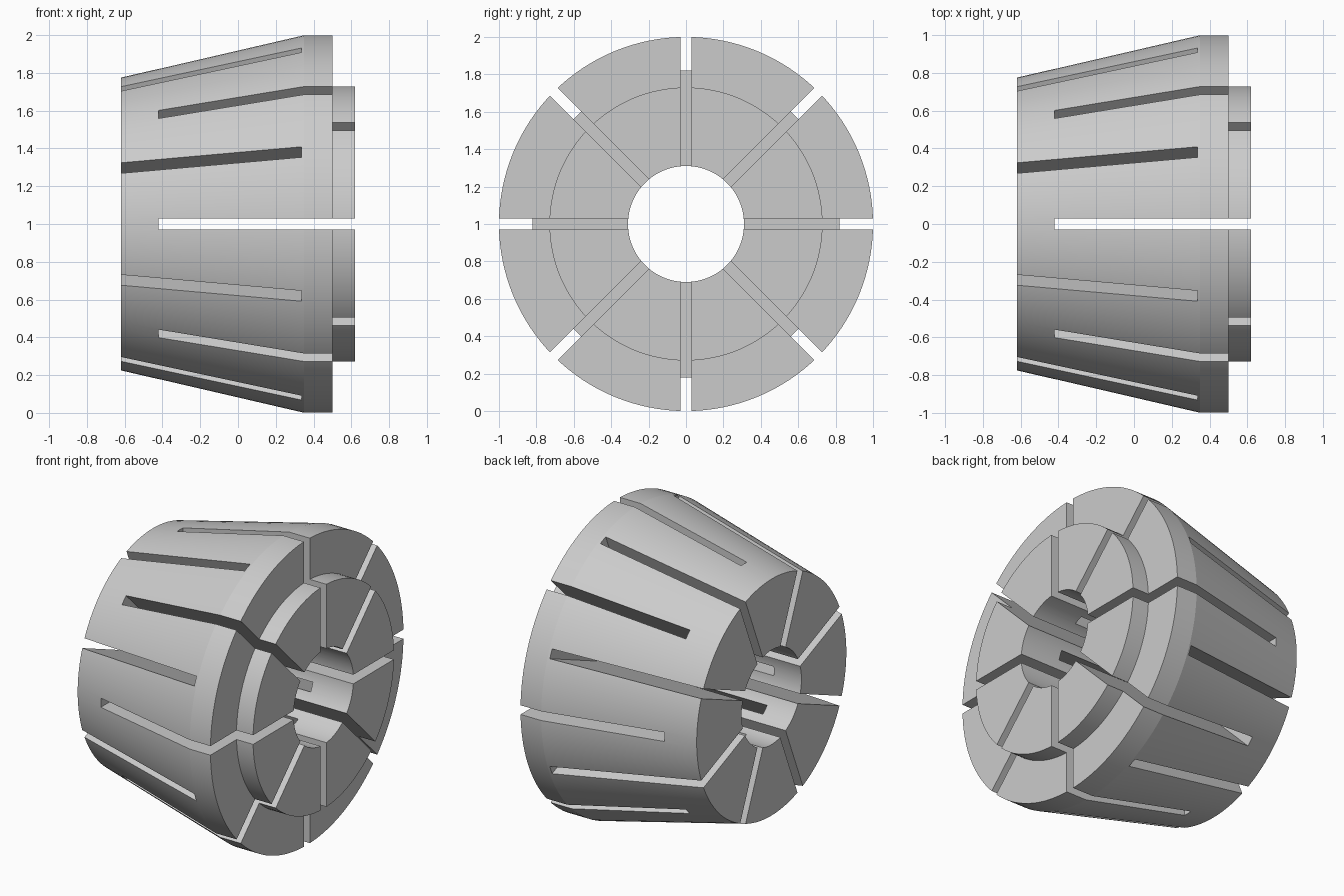
import bpy, bmesh, math
from mathutils import Matrix

if "Cube" in bpy.data.objects:
    bpy.data.objects.remove(bpy.data.objects["Cube"])

SEGMENTS = 128
CENTRE_Z = 1.0
SLOT_WIDTH = 0.06

# (x, radius) cross-section of the collet, bore included
PROFILE = [(-0.62, 0.31), (-0.62, 0.775), (0.35, 1.0), (0.50, 1.0),
           (0.50, 0.73), (0.62, 0.73), (0.62, 0.31)]


def finish(bm, name):
    bmesh.ops.recalc_face_normals(bm, faces=bm.faces)
    mesh = bpy.data.meshes.new(name)
    bm.to_mesh(mesh)
    bm.free()
    obj = bpy.data.objects.new(name, mesh)
    obj.location.z = CENTRE_Z
    bpy.context.collection.objects.link(obj)
    return obj


def revolve(name, profile):
    """Closed profile turned around the x axis."""
    bm = bmesh.new()
    rings = []
    for i in range(SEGMENTS):
        a = 2 * math.pi * i / SEGMENTS
        rings.append([bm.verts.new((x, r * math.cos(a), r * math.sin(a)))
                      for x, r in profile])
    n = len(profile)
    for i, ring in enumerate(rings):
        nxt = rings[(i + 1) % SEGMENTS]
        for j in range(n):
            k = (j + 1) % n
            bm.faces.new((ring[j], ring[k], nxt[k], nxt[j]))
    return finish(bm, name)


def cut_slot(body, x0, x1, angle):
    """Saw a slot right across the diameter, making an opposite pair."""
    bm = bmesh.new()
    place = (Matrix.Rotation(angle, 4, 'X')
             @ Matrix.Translation(((x0 + x1) / 2, 0, 0))
             @ Matrix.Diagonal((x1 - x0, 2.4, SLOT_WIDTH, 1)))
    bmesh.ops.create_cube(bm, size=1, matrix=place)
    cutter = finish(bm, "slot_cutter")
    cutter.hide_render = True
    bpy.context.view_layer.update()
    mod = body.modifiers.new("slot", 'BOOLEAN')
    mod.operation = 'DIFFERENCE'
    mod.solver = 'EXACT'
    mod.object = cutter
    bpy.ops.object.modifier_apply(modifier=mod.name)
    bpy.data.objects.remove(cutter)


# Tapered collet body with nose and bore
body = revolve("collet_body", PROFILE)
bpy.context.view_layer.objects.active = body
body.select_set(True)

# Eight slots from the nose end, eight from the small end in between
for i in range(4):
    cut_slot(body, -0.42, 0.75, math.radians(45 * i))
    cut_slot(body, -0.75, 0.335, math.radians(45 * i + 22.5))

bpy.ops.object.shade_smooth_by_angle(angle=math.radians(10))
